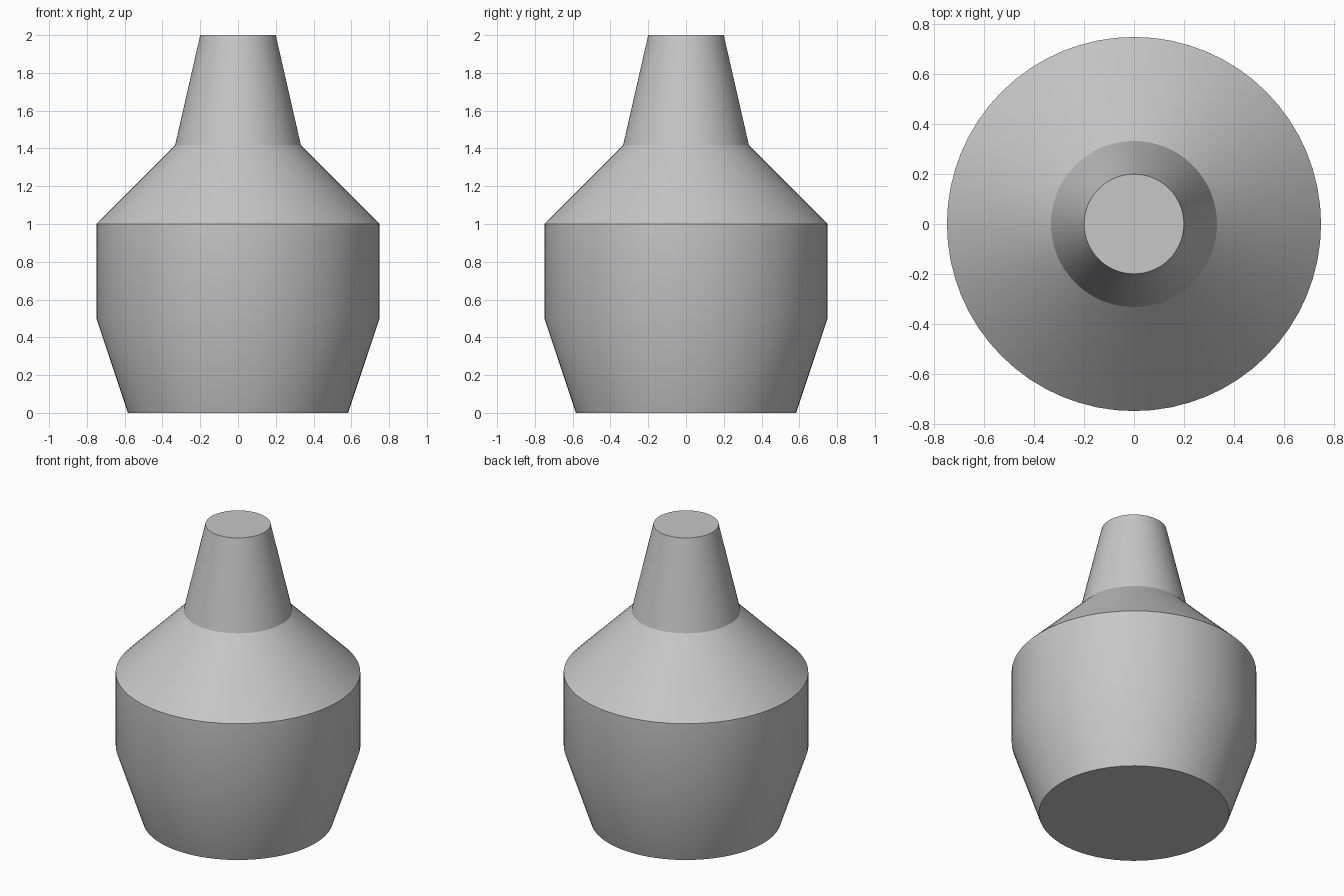
import bpy
import bmesh
from math import cos, sin, tau, radians

cube = bpy.data.objects.get("Cube")
if cube:
    bpy.data.objects.remove(cube, do_unlink=True)

SEGMENTS = 64

# Single plain grey
grey = bpy.data.materials.new("plain_grey")
grey.use_nodes = True
colour = (0.57, 0.57, 0.57, 1)
grey.diffuse_color = colour
grey.node_tree.nodes["Principled BSDF"].inputs["Base Color"].default_value = colour


def lathe(name, profile):
    """Revolve (radius, height) points about z and cap both ends."""
    bm = bmesh.new()
    angles = [tau * i / SEGMENTS for i in range(SEGMENTS)]
    rings = [[bm.verts.new((r * cos(a), r * sin(a), z)) for a in angles]
             for r, z in profile]
    for low, high in zip(rings, rings[1:]):
        for i in range(SEGMENTS):
            j = (i + 1) % SEGMENTS
            bm.faces.new((low[i], low[j], high[j], high[i]))
    bm.faces.new(rings[0][::-1])
    bm.faces.new(rings[-1])
    mesh = bpy.data.meshes.new(name)
    bm.to_mesh(mesh)
    bm.free()
    mesh.materials.append(grey)
    obj = bpy.data.objects.new(name, mesh)
    bpy.context.collection.objects.link(obj)
    return obj


# Tapered base, straight wall, sloping shoulder and narrowing neck
bottle = lathe("bottle_body", [(0.583, 0), (0.75, 0.5), (0.75, 1),
                               (0.333, 1.417), (0.2, 2)])

# Smooth round the walls, crisp at shoulder, neck and caps
bpy.ops.object.select_all(action="DESELECT")
bottle.select_set(True)
bpy.context.view_layer.objects.active = bottle
bpy.ops.object.shade_smooth_by_angle(angle=radians(30))
